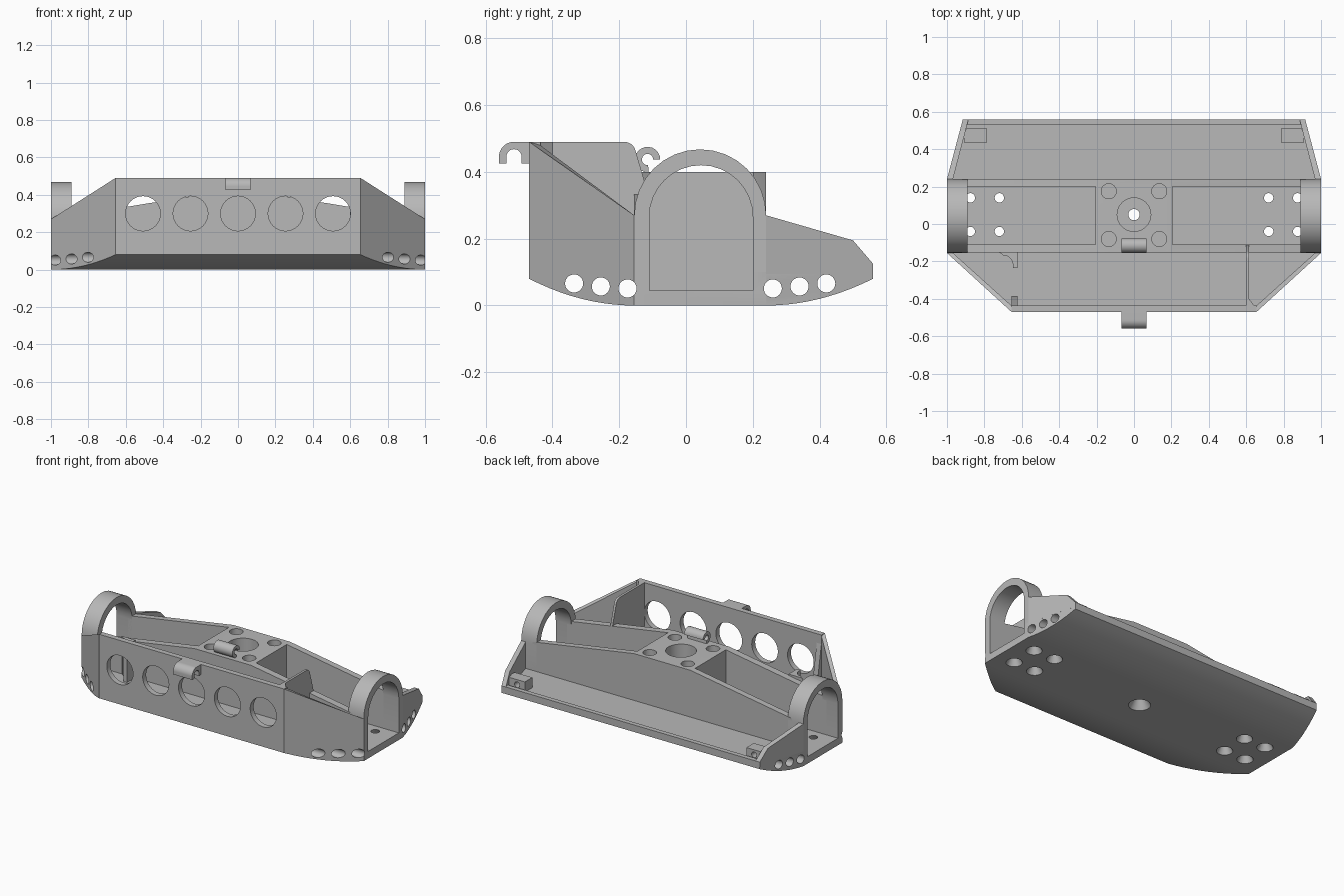
import bpy
import bmesh
from math import sin, cos, radians

if "Cube" in bpy.data.objects:
    bpy.data.objects.remove(bpy.data.objects["Cube"], do_unlink=True)

GREY = (0.48, 0.48, 0.48, 1)
grey = bpy.data.materials.new("plain_grey")
grey.use_nodes = True
grey.diffuse_color = GREY
grey.node_tree.nodes["Principled BSDF"].inputs["Base Color"].default_value = GREY


def make(name, low, high):
    """Closed solid between two matching outlines."""
    bm = bmesh.new()
    a = [bm.verts.new(p) for p in low]
    b = [bm.verts.new(p) for p in high]
    bm.faces.new(a)
    bm.faces.new(b)
    n = len(a)
    for i in range(n):
        j = (i + 1) % n
        bm.faces.new((a[i], a[j], b[j], b[i]))
    bmesh.ops.recalc_face_normals(bm, faces=bm.faces)
    mesh = bpy.data.meshes.new(name)
    bm.to_mesh(mesh)
    bm.free()
    mesh.materials.append(grey)
    obj = bpy.data.objects.new(name, mesh)
    bpy.context.collection.objects.link(obj)
    return obj


def prism(name, pts, axis, lo, hi):
    """Extrude a 2D outline along an axis."""
    place = {"x": lambda p, d: (d, p[0], p[1]),
             "y": lambda p, d: (p[0], d, p[1]),
             "z": lambda p, d: (p[0], p[1], d)}[axis]
    return make(name, [place(p, lo) for p in pts], [place(p, hi) for p in pts])


def wall(name, pts, tops, base=0.095):
    """Plan outline raised to its own height at each corner."""
    return make(name, [(x, y, base) for x, y in pts],
                [(x, y, t) for (x, y), t in zip(pts, tops)])


def box(name, x0, x1, y0, y1, z0, z1):
    return prism(name, [(x0, y0), (x1, y0), (x1, y1), (x0, y1)], "z", z0, z1)


def arc(u, v, r, start, end, n=16):
    return [(u + r * cos(radians(start + (end - start) * i / n)),
             v + r * sin(radians(start + (end - start) * i / n))) for i in range(n + 1)]


def disc(u, v, r, axis, lo, hi):
    return prism("cutter", arc(u, v, r, 0, 360, 32)[:-1], axis, lo, hi)


def cone(x, y, r0, r1, z0, z1):
    ring = lambda r, z: [(a, b, z) for a, b in arc(x, y, r, 0, 360, 32)[:-1]]
    return make("cutter", ring(r0, z0), ring(r1, z1))


def cut(obj, cutters, mode="DIFFERENCE"):
    bpy.context.view_layer.objects.active = obj
    for c in cutters:
        mod = obj.modifiers.new("cut", "BOOLEAN")
        mod.operation = mode
        mod.solver = "EXACT"
        mod.object = c
        bpy.ops.object.modifier_apply(modifier=mod.name)
        bpy.data.objects.remove(c, do_unlink=True)


FRONT, BEAM_F, BEAM_B, BACK = -0.47, -0.155, 0.24, 0.56
DECK = 0.10

# Curved hull base, trimmed to the plan outline
curve = [i / 10 for i in range(11)]
belly = [(BEAM_F + (FRONT - BEAM_F) * t, 0.08 * t * t) for t in reversed(curve)]
belly += [(BEAM_B + (BACK - BEAM_B) * t, 0.08 * t * t) for t in curve]
hull = prism("hull_base", belly + [(BACK, DECK), (FRONT, DECK)], "x", -1.1, 1.1)
half = [(0.622, -0.5), (1, BEAM_F), (1, BEAM_B), (0.904, 0.6)]
plan = half + [(-x, y) for x, y in reversed(half)]
cut(hull, [prism("cutter", plan, "z", -0.2, 0.6)], "INTERSECT")

# Central beam with sloping ends
ridge = [(0.92, 0.09), (0.92, 0.283), (0.2, 0.4)]
beam = prism("centre_beam", ridge + [(-x, z) for x, z in reversed(ridge)],
             "y", BEAM_F, BEAM_B)

for s in (-1, 1):
    # Channels through the beam and hull
    for part in (hull, beam):
        cut(part, [box("cutter", *sorted((s * 0.205, s * 1.05)), -0.11, 0.20, 0.045, 0.6)])
    # Countersunk mounting holes
    for x in (0.72, 0.875):
        cut(hull, [cone(s * x, y, 0.049, 0.024, -0.002, 0.047) for y in (-0.04, 0.14)])
    # Blind sockets around the hub
    cut(beam, [disc(s * 0.135, y, 0.04, "z", 0.2, 0.5) for y in (-0.08, 0.175)])

# Cross tunnels
for y, z in ((-0.335, 0.066), (-0.255, 0.057), (-0.175, 0.051),
             (0.26, 0.051), (0.34, 0.057), (0.42, 0.066)):
    cut(hull, [disc(y, z, 0.027, "x", -1.2, 1.2)])

# Hub bore
cut(hull, [cone(0, 0.05, 0.066, 0.03, -0.002, 0.06), disc(0, 0.05, 0.03, "z", 0.05, 0.2)])
cut(beam, [disc(0, 0.05, 0.09, "z", 0.2, 0.5), disc(0, 0.05, 0.03, "z", 0.05, 0.3)])

# Front wall with round openings
front = prism("front_wall", [(-0.655, 0.095), (0.655, 0.095), (0.655, 0.49), (-0.655, 0.49)],
              "y", FRONT, -0.435)
cut(front, [disc(i * 0.254, 0.3, 0.093, "y", -0.6, -0.3) for i in range(-2, 3)])

# Rear lip
box("rear_lip", -0.915, 0.915, 0.53, BACK, 0.095, 0.125)

for s, side in ((1, "left"), (-1, "right")):
    def flip(pts):
        return [(s * x, y) for x, y in pts]

    # Arch at the end of the beam
    hoop = [(BEAM_B, 0.095)] + arc(0.0425, 0.27, 0.1975, 0, 180) + [(BEAM_F, 0.095)]
    hoop += [(-0.11, 0.095)] + arc(0.045, 0.265, 0.155, 180, 0) + [(0.20, 0.095)]
    prism(side + "_arch", hoop, "x", s * 0.89, s * 1.0)

    # Angled front corner wall
    wall(side + "_front_corner",
         flip([(0.655, FRONT), (1, BEAM_F), (0.968, BEAM_F), (0.64, -0.45)]),
         (0.49, 0.27, 0.27, 0.49))

    # Rear side wall in two slopes
    wall(side + "_rear_side",
         flip([(1, BEAM_B), (0.931, 0.5), (0.9, 0.5), (0.968, BEAM_B)]),
         (0.27, 0.195, 0.195, 0.27))
    wall(side + "_rear_side_end",
         flip([(0.931, 0.5), (0.915, BACK), (0.885, BACK), (0.9, 0.5)]),
         (0.195, 0.125, 0.125, 0.195))

    # Drilled rear block
    block = box(side + "_rear_block", *sorted((s * 0.785, s * 0.91)), 0.435, 0.51, 0.095, 0.165)
    cut(block, [disc(s * 0.84, 0.133, 0.018, "y", 0.4, 0.6)])

# Full rib in the front bay, with its corner fillet
rib = [(-0.44, 0.095), (-0.44, 0.49)] + arc(-0.185, 0.455, 0.035, 90, 15, 6)
prism("front_rib", rib + [(-0.112, 0.33), (-0.112, 0.095)], "x", 0.6, 0.615)
wall("rib_fillet", [(0.612, -0.395), (0.645, -0.44), (0.605, -0.44)], (0.49,) * 3)

# Broken rib stubs on the other side
prism("stub_front", [(-0.44, 0.095), (-0.44, 0.46), (-0.385, 0.15), (-0.385, 0.095)],
      "x", -0.655, -0.622)
stub = [(-0.72, -0.15)] + arc(-0.7, -0.22, 0.053, 90, 0, 6)
wall("stub_rear", stub + [(-0.647, -0.235), (-0.622, -0.235), (-0.622, -0.15)],
     (0.34,) * (len(stub) + 3))

# Hooks on the front wall and on the beam
hook = [(FRONT, 0.49)] + arc(-0.515, 0.445, 0.045, 90, 180) + [(-0.56, 0.425), (-0.538, 0.425)]
hook += arc(-0.515, 0.445, 0.023, 180, 0) + [(-0.492, 0.425), (FRONT, 0.425)]
prism("front_hook", hook, "x", -0.067, 0.067)
prism("beam_hook", arc(-0.115, 0.437, 0.038, 0, 275) + arc(-0.115, 0.437, 0.017, 275, 0),
      "x", -0.067, 0.067)

# Smooth curves, crisp edges
for obj in bpy.context.scene.objects:
    obj.select_set(obj.type == "MESH")
bpy.ops.object.shade_smooth_by_angle(angle=radians(28))
